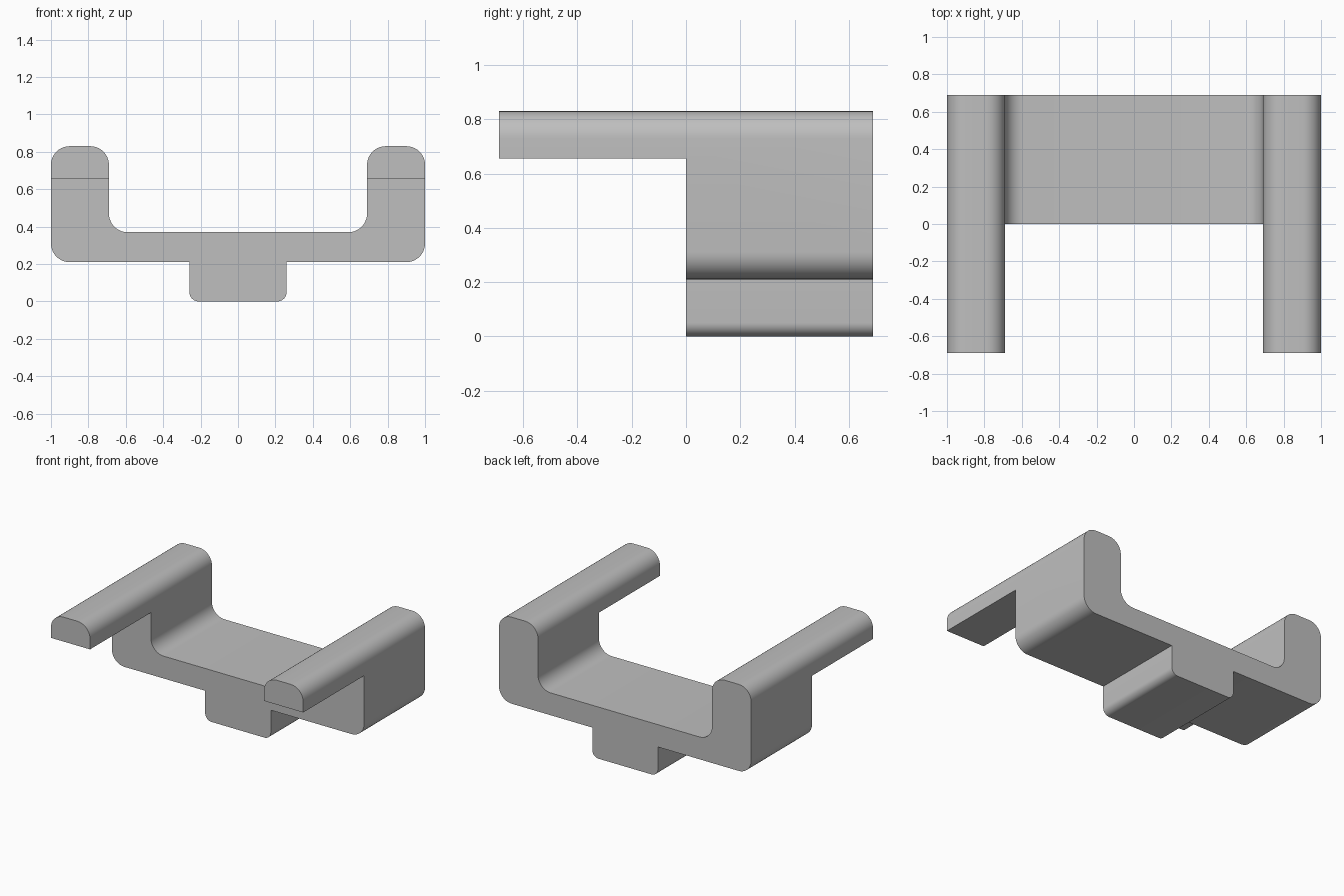
import bpy, bmesh
from math import cos, sin, pi, radians
from mathutils import Vector

if "Cube" in bpy.data.objects:
    bpy.data.objects.remove(bpy.data.objects["Cube"], do_unlink=True)

DEPTH = 0.69       # half of the full length
ARM_UNDER = 0.655  # underside of the front arms

grey = bpy.data.materials.new("light grey")
grey.use_nodes = True
colour = (0.52, 0.52, 0.52, 1)
grey.diffuse_color = colour
grey.node_tree.nodes["Principled BSDF"].inputs["Base Color"].default_value = colour


def rounded(corners, steps=10):
    """Replace each (x, z, radius) right-angle corner by a quarter arc."""
    points = []
    for i, (x, z, r) in enumerate(corners):
        p = Vector((x, z))
        if r == 0:
            points.append(p)
            continue
        a = (Vector(corners[i - 1][:2]) - p).normalized() * r
        b = (Vector(corners[(i + 1) % len(corners)][:2]) - p).normalized() * r
        for k in range(steps + 1):
            t = pi / 2 * k / steps
            points.append(p + a * (1 - sin(t)) + b * (1 - cos(t)))
    return points


# Left half of the cross-section, from the foot up to the inner floor
half = [(0.26, 0, 0.05), (0.26, 0.21, 0), (1, 0.21, 0.1), (1, ARM_UNDER, 0),
        (1, 0.83, 0.1), (0.69, 0.83, 0.1), (0.69, ARM_UNDER, 0), (0.69, 0.37, 0.1)]
outline = rounded(half + [(-x, z, r) for x, z, r in reversed(half)])

# Rear cradle: the cross-section carried from the middle to the back
bm = bmesh.new()
front = [bm.verts.new((p.x, 0, p.y)) for p in outline]
back = [bm.verts.new((p.x, DEPTH, p.y)) for p in outline]
bm.faces.new(front)
bm.faces.new(back[::-1])
for i in range(len(outline)):
    bm.faces.new((front[i], front[i - 1], back[i - 1], back[i]))

# Front arms: split off the top of each wall and pull it forward
arm_ends = []
for side in (-1, 1):
    ends = [v for v in front if abs(v.co.z - ARM_UNDER) < 0.001 and v.co.x * side > 0]
    face = (set(ends[0].link_faces) & set(ends[1].link_faces)).pop()
    bmesh.utils.face_split(face, *ends)
    shared = set(ends[0].link_faces) & set(ends[1].link_faces)
    arm_ends.append(max(shared, key=lambda f: f.calc_center_median().z))
pulled = bmesh.ops.extrude_discrete_faces(bm, faces=arm_ends)["faces"]
bmesh.ops.translate(bm, vec=(0, -DEPTH, 0), verts=[v for f in pulled for v in f.verts])

# Join the flat faces that run on from cradle to arm
bmesh.ops.recalc_face_normals(bm, faces=bm.faces)
bmesh.ops.dissolve_limit(bm, angle_limit=radians(1), verts=bm.verts, edges=bm.edges)

mesh = bpy.data.meshes.new("cradle_with_arms")
bm.to_mesh(mesh)
bm.free()
mesh.materials.append(grey)
mesh.shade_smooth()
mesh.set_sharp_from_angle(angle=radians(30))
cradle = bpy.data.objects.new("cradle_with_arms", mesh)
bpy.context.scene.collection.objects.link(cradle)
